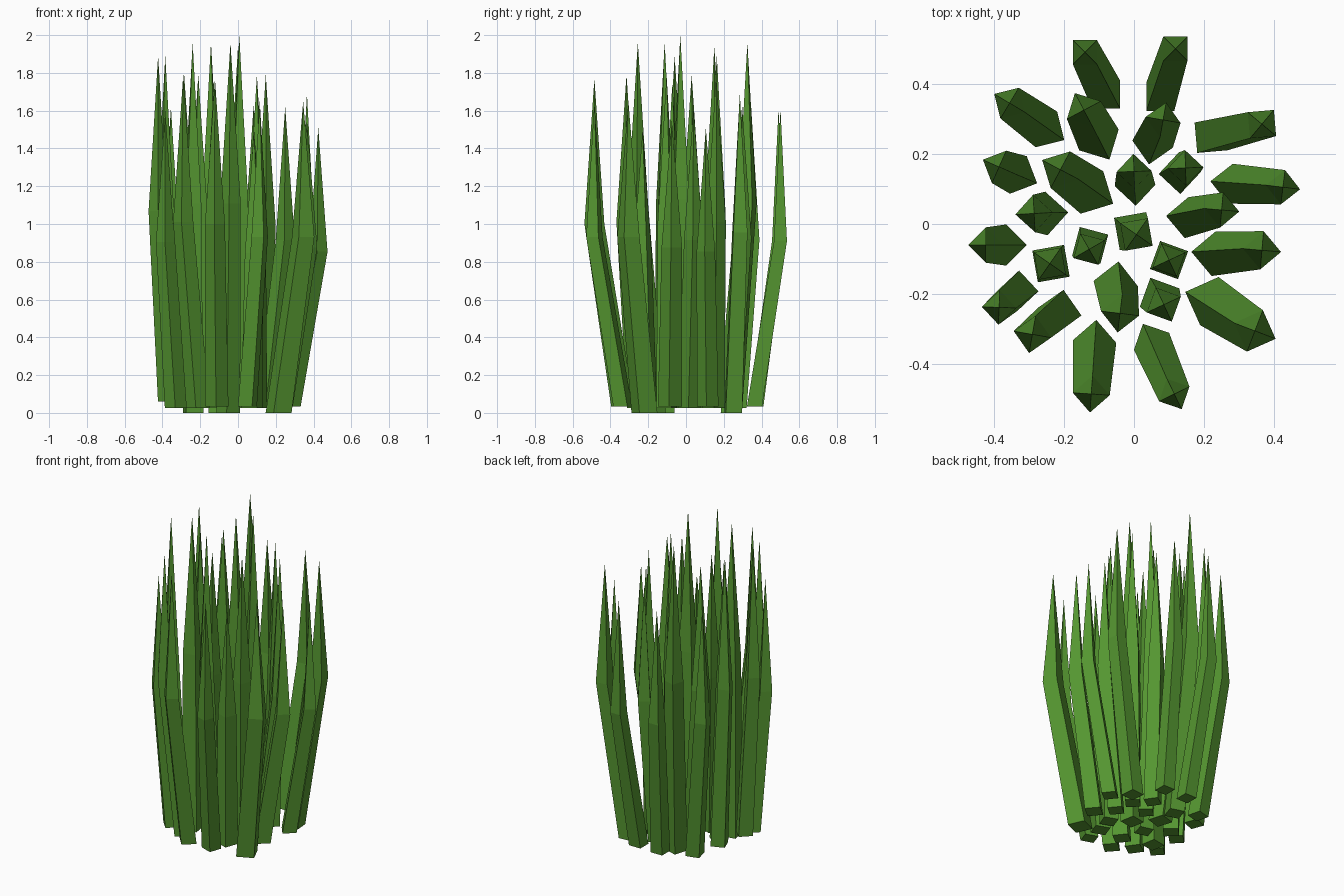
import bpy, math

green = bpy.data.materials.new("grass_green")
green.diffuse_color = (0.09, 0.305, 0.03, 1)


def blade(tip_x, tip_y, height, turn, width, base_x, base_y, base_z):
    """Four-sided blade: square foot, slightly narrower ring, then a point."""
    verts = []
    for x, y, z, side in ((base_x, base_y, base_z, width),
                          (tip_x, tip_y, 0.565 * height, 0.86 * width)):
        for k in range(4):
            a = math.radians(turn + 45 + 90 * k)
            r = side / math.sqrt(2)
            verts.append((x + r * math.cos(a), y + r * math.sin(a), z))
    verts.append((tip_x, tip_y, height))
    faces = [(3, 2, 1, 0)]
    for k in range(4):
        n = (k + 1) % 4
        faces += [(k, n, n + 4, k + 4), (k + 4, n + 4, 8)]
    return verts, faces


def blade_group(name, rows, base_z):
    verts, faces = [], []
    for row in rows:
        v, f = blade(*row, base_z)
        faces += [tuple(i + len(verts) for i in face) for face in f]
        verts += v
    mesh = bpy.data.meshes.new(name)
    mesh.from_pydata(verts, [], faces)
    mesh.materials.append(green)
    bpy.context.collection.objects.link(bpy.data.objects.new(name, mesh))


# Each row: tip x, tip y, height, turn, foot width, foot x, foot y

# Tall blades standing on the ground
blade_group("tall_blades", [
    (-0.143, 0.325, 1.96, -17, 0.09, -0.10, 0.24),
    (-0.24, -0.113, 1.96, 10, 0.092, -0.237, -0.113),
    (-0.04, -0.255, 1.96, 38, 0.09, -0.052, -0.17),
    (0.345, -0.305, 1.65, 24, 0.104, 0.215, -0.22),
    (0.365, 0.285, 1.69, 5, 0.087, 0.22, 0.25),
], 0.0)

# Middle blades, slightly raised
blade_group("middle_blades", [
    (0.007, -0.03, 2.00, 10, 0.093, -0.003, -0.02),
    (-0.21, 0.155, 1.79, 17, 0.097, -0.12, 0.09),
    (-0.355, 0.345, 1.62, 14, 0.084, -0.25, 0.27),
    (0.083, 0.297, 1.63, 35, 0.083, 0.053, 0.228),
    (0.0, 0.15, 1.94, 47, 0.082, 0.003, 0.11),
    (0.147, 0.16, 1.79, 47, 0.084, 0.13, 0.145),
    (0.25, 0.04, 1.62, 40, 0.083, 0.15, 0.018),
    (-0.285, 0.03, 1.79, 48, 0.088, -0.25, 0.03),
    (-0.128, -0.072, 1.75, -15, 0.084, -0.125, -0.06),
    (0.10, -0.103, 1.79, -20, 0.085, 0.10, -0.103),
    (0.085, -0.23, 1.50, -20, 0.088, 0.073, -0.21),
    (-0.385, -0.238, 1.60, 43, 0.081, -0.33, -0.19),
    (-0.29, -0.315, 1.79, 35, 0.089, -0.212, -0.25),
], 0.025)

# Outer blades leaning outwards
blade_group("leaning_blades", [
    (-0.14, 0.49, 1.61, 0, 0.08, -0.08, 0.37),
    (0.118, 0.50, 1.61, 0, 0.08, 0.075, 0.363),
    (0.425, 0.105, 1.51, 38, 0.081, 0.275, 0.115),
    (0.365, -0.075, 1.55, 40, 0.09, 0.227, -0.085),
    (-0.122, -0.485, 1.77, 41, 0.087, -0.112, -0.335),
    (0.115, -0.485, 1.65, -19, 0.079, 0.05, -0.335),
], 0.035)

# Left blades with the highest feet
blade_group("left_blades", [
    (-0.423, -0.06, 1.89, 45, 0.083, -0.365, -0.06),
    (-0.385, 0.163, 1.89, 21, 0.083, -0.33, 0.14),
], 0.06)
